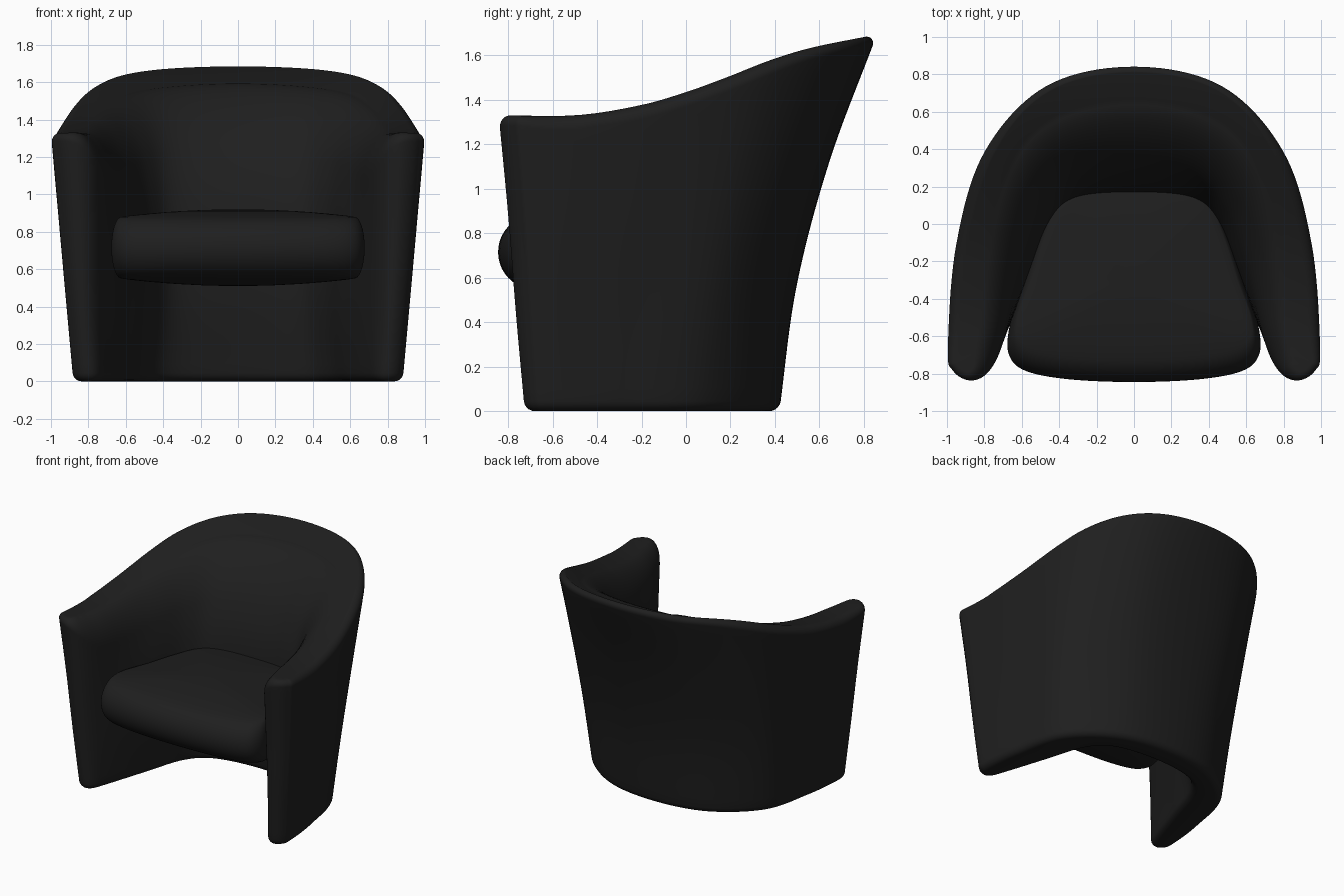
import bpy, bmesh, math
from mathutils import Vector

if "Cube" in bpy.data.objects:
    bpy.data.objects.remove(bpy.data.objects["Cube"])

black = bpy.data.materials.new("black_upholstery")
black.diffuse_color = (0.0135, 0.0135, 0.0135, 1)
black.use_nodes = True
black.node_tree.nodes["Principled BSDF"].inputs["Base Color"].default_value = black.diffuse_color


def spline(pts, n):
    """Catmull-Rom through points (tuples of any size), n samples per span."""
    pts = [Vector(p) for p in pts]
    ext = [2 * pts[0] - pts[1]] + pts + [2 * pts[-1] - pts[-2]]
    out = []
    for i in range(1, len(ext) - 2):
        a, b, c, d = ext[i - 1:i + 3]
        for k in range(n):
            t = k / n
            out.append(0.5 * (2 * b + (c - a) * t + (2 * a - 5 * b + 4 * c - d) * t * t
                              + (3 * b - a - 3 * c + d) * t ** 3))
    return out + [pts[-1]]


def half_outline(pts, n):
    """Smooth half outline that crosses x = 0 at right angles."""
    m = [(-pts[1][0], pts[1][1])] + pts + [(-pts[-2][0], pts[-2][1])]
    return spline(m, n)[n:-n]


def normals(ring):
    out = []
    for i in range(len(ring)):
        t = ring[min(i + 1, len(ring) - 1)] - ring[max(i - 1, 0)]
        nrm = Vector((t[1], -t[0]))
        if i in (0, len(ring) - 1):
            nrm[0] = 0
        out.append(nrm.normalized())
    return out


def smooth(a, b, t):
    t = min(1, max(0, (t - a) / (b - a)))
    return t * t * (3 - 2 * t)


def finish(name, bm):
    me = bpy.data.meshes.new(name)
    bmesh.ops.remove_doubles(bm, verts=bm.verts, dist=1e-5)
    bmesh.ops.recalc_face_normals(bm, faces=bm.faces)
    for f in bm.faces:
        f.smooth = True
    bm.to_mesh(me)
    bm.free()
    me.materials.append(black)
    ob = bpy.data.objects.new(name, me)
    bpy.context.collection.objects.link(ob)
    mod = ob.modifiers.new("mirror", 'MIRROR')
    mod.merge_threshold = 0.002
    return ob


def loft(bm, rings):
    vs = [[bm.verts.new(p) for p in r] for r in rings]
    for a, b in zip(vs, vs[1:]):
        for i in range(len(a) - 1):
            bm.faces.new((a[i], a[i + 1], b[i + 1], b[i]))
    return vs


# Shell: horizontal U outlines at four even levels (outer back, arm tip, inner back)
LEVELS = [
    [(0, .42), (.42, .345), (.74, .08), (.845, -.3), (.88, -.6), (.86, -.69), (.80, -.725),
     (.74, -.69), (.69, -.56), (.59, -.25), (.49, .05), (.33, .19), (0, .235)],
    [(0, .497), (.43, .425), (.775, .15), (.88, -.25), (.92, -.62), (.90, -.72), (.83, -.765),
     (.755, -.72), (.68, -.57), (.555, -.25), (.45, 0), (.31, .135), (0, .165)],
    [(0, .645), (.46, .565), (.795, .26), (.92, -.18), (.96, -.64), (.935, -.75), (.85, -.80),
     (.76, -.75), (.68, -.58), (.565, -.24), (.465, .03), (.32, .17), (0, .205)],
    [(0, .855), (.47, .75), (.80, .40), (.955, -.1), (1.0, -.66), (.97, -.79), (.87, -.842),
     (.77, -.79), (.70, -.62), (.645, -.18), (.54, .16), (.36, .38), (0, .46)]]
RIM = [(-.9, 1.33), (-.5, 1.33), (-.2, 1.375), (0, 1.43), (.2, 1.50), (.4, 1.575),
       (.6, 1.635), (.86, 1.685)]
rim_curve = spline(RIM, 10)


def rim_height(y):
    for a, b in zip(rim_curve, rim_curve[1:]):
        if y <= b[0]:
            return a[1] + (b[1] - a[1]) * (y - a[0]) / (b[0] - a[0])
    return rim_curve[-1][1]


outlines = [half_outline(p, 10) for p in LEVELS]
count = len(outlines[0])
# vertical curve of every column, by height fraction
columns = [spline([(i / 3, o[j][0], o[j][1]) for i, o in enumerate(outlines)], 16)
           for j in range(count)]
top = [rim_height(outlines[-1][j][1]) for j in range(count)]


def at(j, f):
    col = columns[j]
    for a, b in zip(col, col[1:]):
        if f <= b[0]:
            t = (f - a[0]) / (b[0] - a[0])
            return Vector((a[1] + (b[1] - a[1]) * t, a[2] + (b[2] - a[2]) * t))
    return Vector(col[-1][1:])


def radius(j):
    """Rim rounding width: tight outside, soft inside, softest at the inner back."""
    t = j / (count - 1)
    side = smooth(.1, .2, t) * smooth(.36, .26, t) if t < .3 else smooth(.38, .3, t)
    return .045 + .02 * side + .09 * smooth(.45, .66, t) + .07 * smooth(.68, .95, t)


def drop(j):
    """Rim rounding height."""
    return radius(j) * (1 + .7 * smooth(.5, .66, j / (count - 1)))


def shell_ring(height, inset):
    """height(j) gives z, inset(j) pulls the outline inward."""
    flat = [at(j, max(0, height(j)) / top[j]) for j in range(count)]
    return [(max(0, p[0] + n[0] * inset(j)), p[1] + n[1] * inset(j), height(j))
            for j, (p, n) in enumerate(zip(flat, normals(flat)))]


rings = []
LOW = .045
for k in range(6):                                  # rounded bottom edge
    a = math.radians(90 - 18 * k)
    rings.append(shell_ring(lambda j: LOW * (1 - math.sin(a)), lambda j: LOW * (1 - math.cos(a))))
for k in range(1, 24):                              # walls
    t = k / 24
    rings.append(shell_ring(lambda j: LOW + (top[j] - drop(j) - LOW) * t, lambda j: 0))
for k in range(13):                                 # rounded rim
    a = math.radians(90 / 12 * k)
    rings.append(shell_ring(lambda j: top[j] - drop(j) * (1 - math.sin(a)),
                            lambda j: radius(j) * (1 - math.cos(a))))
bm = bmesh.new()
vs = loft(bm, rings)
for r in (vs[0], vs[-1]):                           # close bottom and rim
    for i in range(count // 2):
        j = count - 1 - i
        quad = [r[i], r[i + 1], r[j - 1], r[j]]
        bm.faces.new(quad if i + 1 != j - 1 else [r[i], r[i + 1], r[j]])
finish("shell", bm)

# Seat cushion: trapezoid outline, rounded edge, gently domed top and underside
SEAT = [(0, -.845), (.35, -.83), (.58, -.785), (.668, -.70), (.668, -.56), (.61, -.36),
        (.51, -.06), (.41, .13), (.24, .2), (0, .21)]
edge = half_outline(SEAT, 8)
MID, EDGE_H, FULL_H = .715, .165, .205


def seat_ring(z, c, s):
    k = 1 - c
    out = []
    for p in edge:
        front = max(0, (-.3 - p[1]) / .545)
        x, y = p[0] * (1 - .08 * k), p[1] + .16 * k * front
        out.append((max(0, x * s), -.3 + (y + .3) * s, z))
    return out


cap = []
for k in range(10):
    a = math.radians(9 * k)
    cap.append((EDGE_H * math.sin(a), math.cos(a), 1))
for s in (.93, .85, .75, .62, .5, .3, .12, 0):
    cap.append((EDGE_H + (FULL_H - EDGE_H) * (1 - s ** 2), math.cos(a), s))
bm = bmesh.new()
loft(bm, [seat_ring(MID - h, c, s) for h, c, s in reversed(cap)]
     + [seat_ring(MID + h, c, s) for h, c, s in cap[1:]])
bmesh.ops.dissolve_degenerate(bm, dist=1e-5, edges=bm.edges)
finish("seat_cushion", bm)
